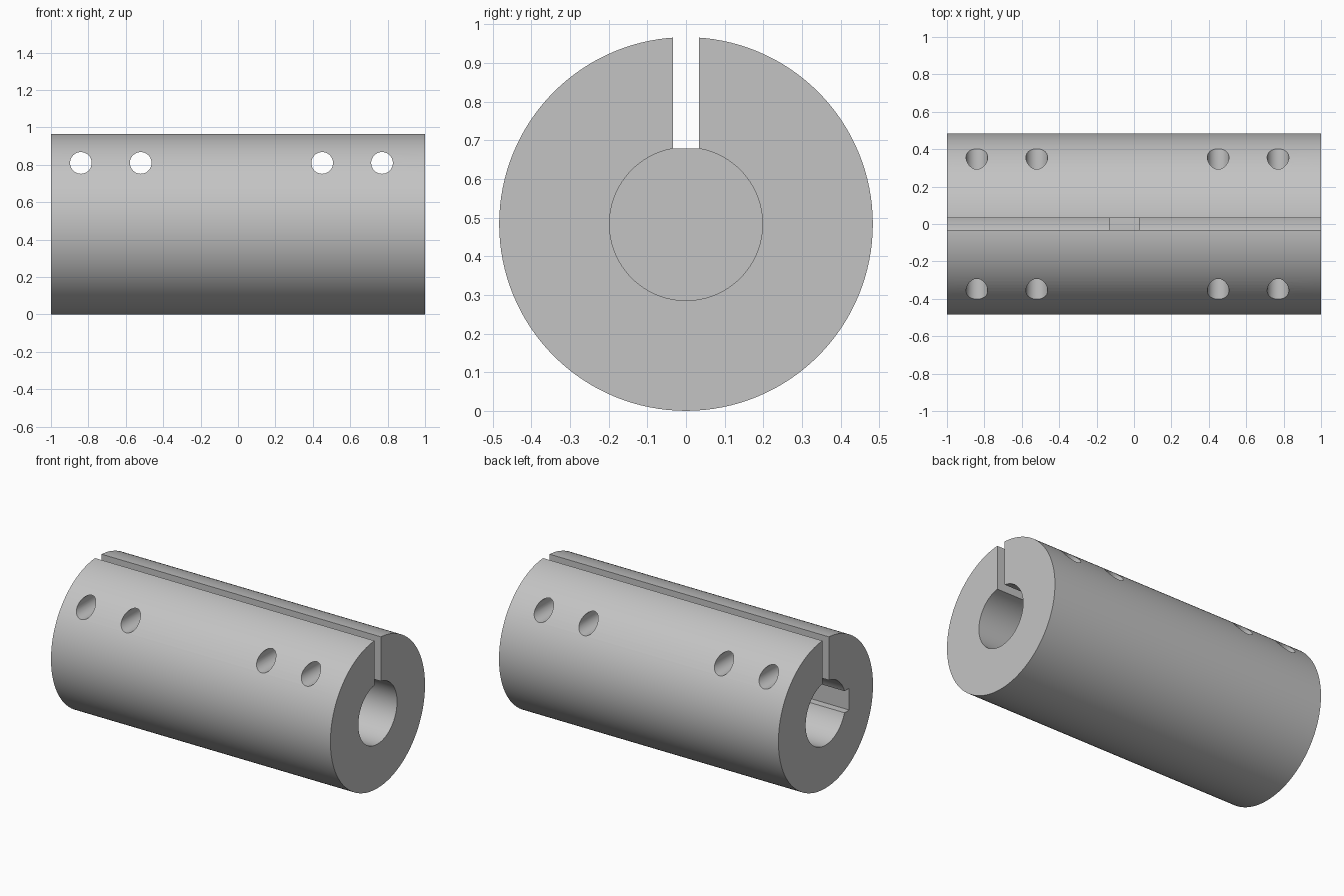
import bpy
import math

cube = bpy.data.objects.get("Cube")
if cube:
    bpy.data.objects.remove(cube, do_unlink=True)

RADIUS = 0.4835
MID = RADIUS          # height of the shaft axis

grey = bpy.data.materials.new("machined grey")
grey.use_nodes = True
colour = (0.55, 0.55, 0.55, 1)
grey.diffuse_color = colour
grey.node_tree.nodes["Principled BSDF"].inputs["Base Color"].default_value = colour


def rod(name, radius, length, location, axis, sides):
    """Cylinder lying along the x or y axis."""
    turn = (0, math.pi / 2, 0) if axis == "x" else (math.pi / 2, 0, 0)
    bpy.ops.mesh.primitive_cylinder_add(vertices=sides, radius=radius, depth=length,
                                        location=location, rotation=turn)
    obj = bpy.context.object
    obj.name = name
    bpy.ops.object.transform_apply(location=True, rotation=True, scale=True)
    return obj


def block(name, low, high):
    """Box between two opposite corners."""
    centre = [(a + b) / 2 for a, b in zip(low, high)]
    bpy.ops.mesh.primitive_cube_add(size=1, location=centre)
    obj = bpy.context.object
    obj.name = name
    obj.scale = [b - a for a, b in zip(low, high)]
    bpy.ops.object.transform_apply(location=True, rotation=True, scale=True)
    return obj


def cut(body, cutter):
    """Subtract the cutter from the body and discard it."""
    cutter.hide_render = True
    bpy.ops.object.select_all(action="DESELECT")
    bpy.context.view_layer.objects.active = body
    body.select_set(True)
    mod = body.modifiers.new(cutter.name, "BOOLEAN")
    mod.operation = "DIFFERENCE"
    mod.solver = "EXACT"
    mod.object = cutter
    bpy.ops.object.modifier_apply(modifier=mod.name)
    bpy.data.objects.remove(cutter, do_unlink=True)


# Coupling body
body = rod("coupling_body", RADIUS, 2, (0, 0, MID), "x", 128)
body.data.materials.append(grey)

# Blind shaft bores from both ends, leaving a web near the middle
WEB_LEFT, WEB_RIGHT, OVER = 0.03, -0.13, 1.1
cut(body, rod("plain_bore", 0.198, OVER - WEB_LEFT,
              ((OVER + WEB_LEFT) / 2, 0, MID), "x", 96))
cut(body, rod("keyed_bore", 0.205, OVER + WEB_RIGHT,
              ((WEB_RIGHT - OVER) / 2, 0, MID), "x", 96))

# Keyway along the front side of the keyed bore
cut(body, block("keyway", (-OVER, -0.24, MID - 0.07), (WEB_RIGHT, 0, MID + 0.07)))

# Clamping slot along the top
cut(body, block("clamp_slot", (-OVER, -0.033, MID + 0.195), (OVER, 0.033, 1.2)))

# Cross holes for the clamping screws
for x in (-0.84, -0.52, 0.45, 0.77):
    cut(body, rod("screw_hole", 0.058, 1.2, (x, 0, 0.81), "y", 48))

bpy.ops.object.select_all(action="DESELECT")
body.select_set(True)
bpy.context.view_layer.objects.active = body
bpy.ops.object.shade_smooth_by_angle(angle=math.radians(30))
